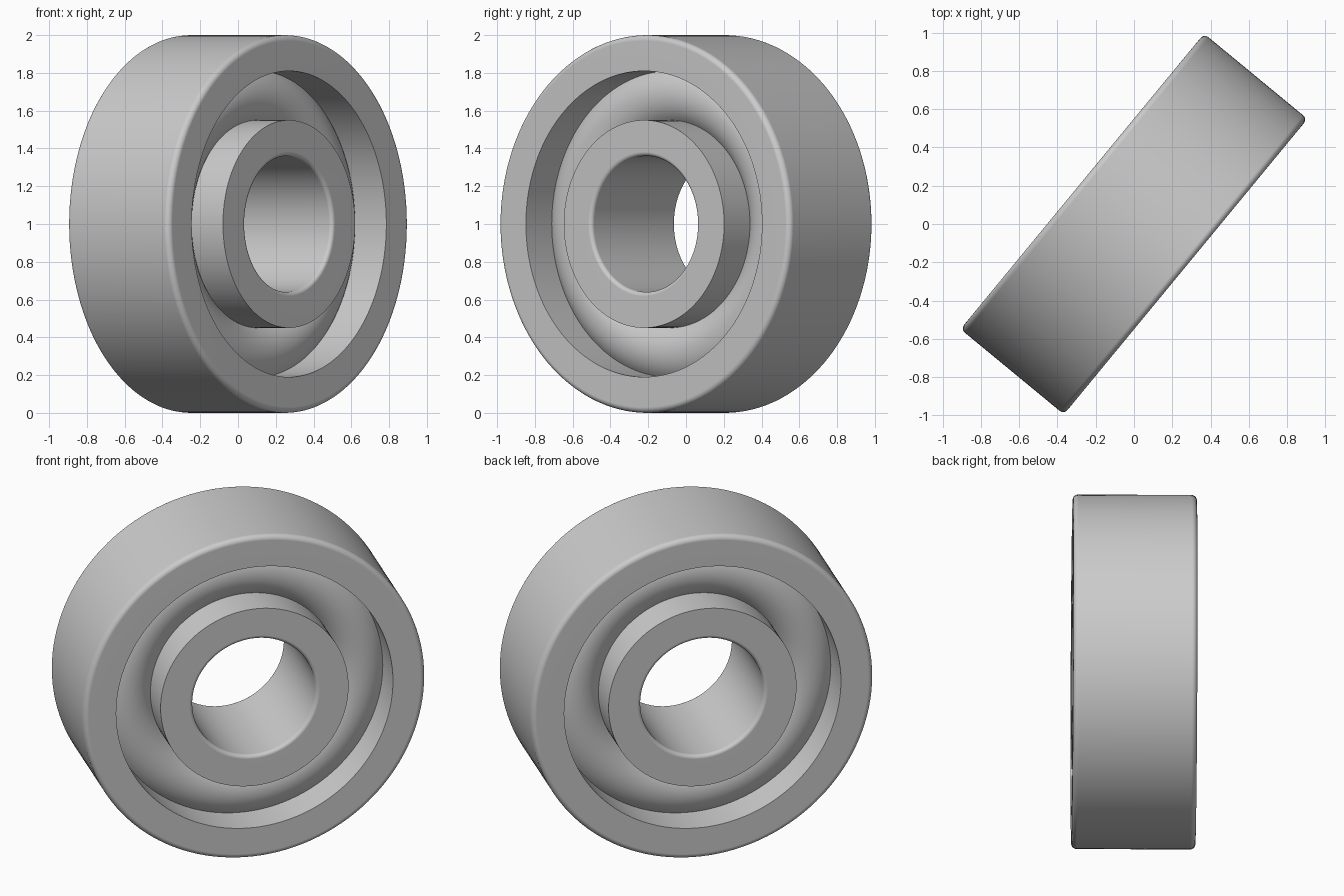
import bpy
import bmesh
from math import sin, cos, pi, radians, hypot, atan2

cube = bpy.data.objects.get("Cube")
if cube:
    bpy.data.objects.remove(cube, do_unlink=True)

SEGMENTS = 128
TURN = radians(-39.5)      # heading of the bearing axis
HALF = 0.35                # half the bearing width
SEAM = 0.135               # where the ball band meets the rings
OUTER, OUTER_WALL = 1.0, 0.81
INNER_WALL, BORE = 0.55, 0.36

steel = bpy.data.materials.new("grey steel")
steel.use_nodes = True
steel.diffuse_color = (0.6, 0.6, 0.6, 1)
steel.node_tree.nodes["Principled BSDF"].inputs["Base Color"].default_value = (0.6, 0.6, 0.6, 1)


def arc(r, t, size, start, end, steps):
    """Points (radius, axial position) on a circular arc, angles from +radius."""
    angles = [start + (end - start) * i / steps for i in range(steps + 1)]
    return [(r + size * cos(a), t + size * sin(a)) for a in angles]


def lathe(name, profiles):
    """Spin open profiles of (radius, axial position) about the bearing axis."""
    bm = bmesh.new()
    for profile in profiles:
        rings = [[bm.verts.new((t, r * cos(a), r * sin(a)))
                  for a in (2 * pi * k / SEGMENTS for k in range(SEGMENTS))]
                 for r, t in profile]
        for low, high in zip(rings, rings[1:]):
            for k in range(SEGMENTS):
                n = (k + 1) % SEGMENTS
                bm.faces.new((low[k], high[k], high[n], low[n]))
    mesh = bpy.data.meshes.new(name)
    bm.to_mesh(mesh)
    bm.free()
    mesh.shade_smooth()
    mesh.set_sharp_from_angle(angle=radians(30))
    mesh.materials.append(steel)
    obj = bpy.data.objects.new(name, mesh)
    obj.location.z = OUTER
    obj.rotation_euler.z = TURN
    bpy.context.collection.objects.link(obj)
    # Keep the flat faces flat beside the rounded edges
    weighted = obj.modifiers.new("flat faces", "WEIGHTED_NORMAL")
    weighted.keep_sharp = True
    return obj


# Outer ring with rounded outside edges
f = 0.03
lathe("outer_ring", [
    [(OUTER_WALL, SEAM), (OUTER_WALL, HALF)]
    + arc(OUTER - f, HALF - f, f, pi / 2, 0, 6)
    + arc(OUTER - f, f - HALF, f, 0, -pi / 2, 6)
    + [(OUTER_WALL, -HALF), (OUTER_WALL, -SEAM)]])

# Inner ring with rounded bore edges
f = 0.022
lathe("inner_ring", [
    [(INNER_WALL, -SEAM), (INNER_WALL, -HALF)]
    + arc(BORE + f, f - HALF, f, -pi / 2, -pi, 6)
    + arc(BORE + f, HALF - f, f, pi, pi / 2, 6)
    + [(INNER_WALL, HALF), (INNER_WALL, SEAM)]])

# Bulging ball band between the rings, on both sides
middle = (OUTER_WALL + INNER_WALL) / 2
gap = (OUTER_WALL - INNER_WALL) / 2
ball, lean = hypot(gap, SEAM), atan2(SEAM, gap)
lathe("ball_band", [arc(middle, 0, ball, side + pi - lean, side + lean, 16)
                    for side in (0, pi)])
